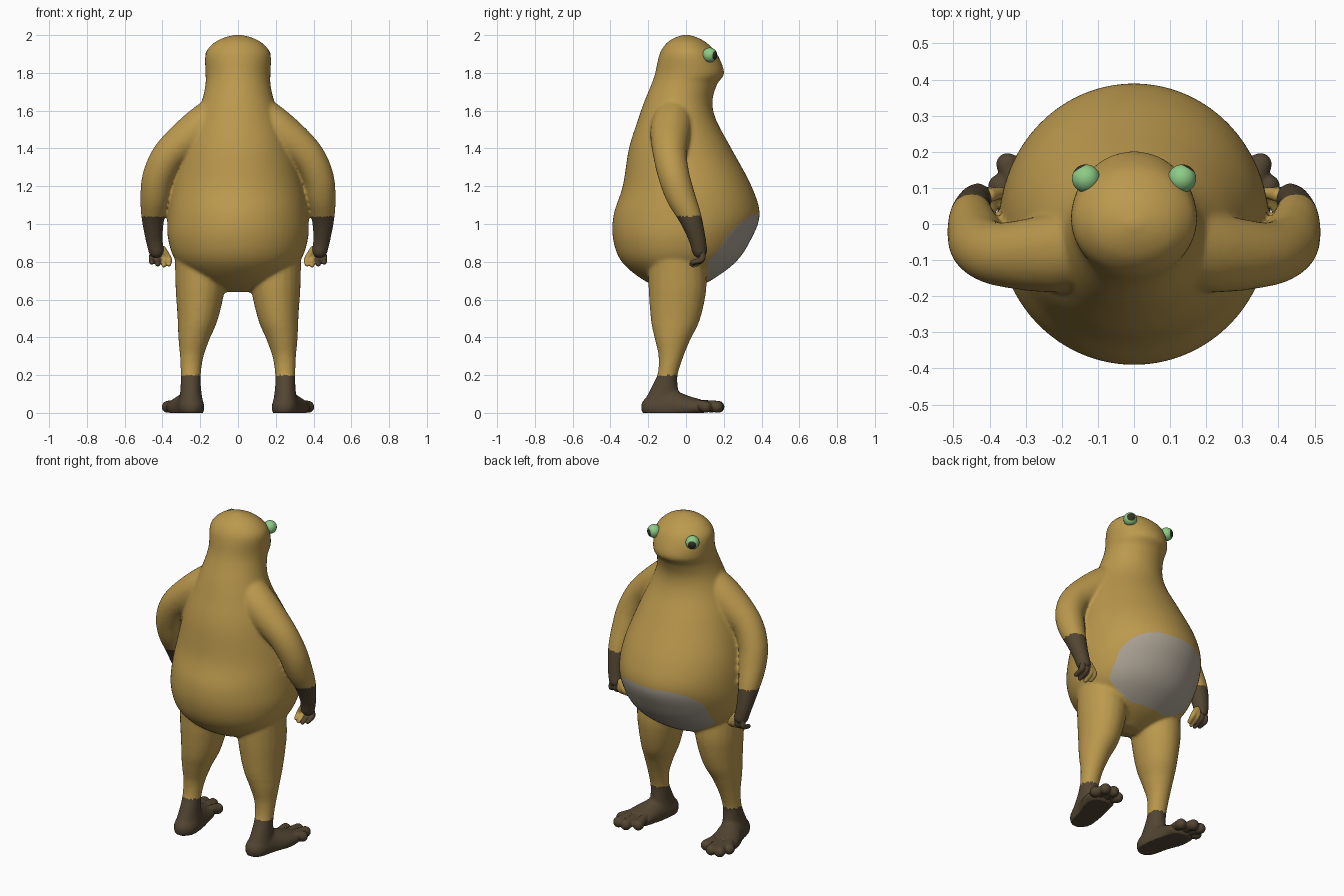
import bpy, bmesh, math
from mathutils import Vector, Matrix

old = bpy.data.objects.get("Cube")
if old:
    bpy.data.objects.remove(old)


def material(name, rgb):
    m = bpy.data.materials.new(name)
    m.use_nodes = True
    colour = (*rgb, 1)
    m.diffuse_color = colour
    bsdf = m.node_tree.nodes["Principled BSDF"]
    bsdf.inputs["Base Color"].default_value = colour
    bsdf.inputs["Roughness"].default_value = 0.8
    return m


skin = material("ochre skin", (0.50, 0.32, 0.075))
dark = material("dark brown", (0.085, 0.06, 0.032))
grey = material("belly grey", (0.40, 0.355, 0.29))
green = material("eye green", (0.27, 0.60, 0.24))
black = material("pupil", (0.035, 0.03, 0.022))


def smooth_rows(rows, steps):
    """Catmull-Rom interpolation through rows of numbers."""
    pts = [rows[0]] + rows + [rows[-1]]
    out = []
    for i in range(1, len(pts) - 2):
        for s in range(steps):
            t = s / steps
            out.append([0.5 * (2 * b + (c - a) * t + (2 * a - 5 * b + 4 * c - d) * t * t
                               + (3 * b - a - 3 * c + d) * t ** 3)
                        for a, b, c, d in zip(*pts[i - 1:i + 3])])
    return out + [rows[-1]]


def chain(bm, rows, side, steps=10):
    """Limb made of overlapping ellipsoids: x, y, z, rx, ry, rz."""
    for x, y, z, rx, ry, rz in smooth_rows(rows, steps):
        mat = Matrix.Translation((side * x, y, z)) @ Matrix.Diagonal((rx, ry, rz, 1))
        bmesh.ops.create_icosphere(bm, subdivisions=3, radius=1, matrix=mat)


def limb(rows):
    """Round limb rows: x, y, z, r."""
    return [(x, y, z, r, r, r) for x, y, z, r in rows]


def loft(bm, rows, seg=64):
    """Elliptical rings: z, back y, front y, half width."""
    rings = []
    for z, back, front, w in smooth_rows(rows, 6):
        cy, ry = (back + front) / 2, (front - back) / 2
        rings.append([bm.verts.new((w * math.cos(a), cy + ry * math.sin(a), z))
                      for a in (2 * math.pi * k / seg for k in range(seg))])
    for lo, hi in zip(rings, rings[1:]):
        for k in range(seg):
            n = (k + 1) % seg
            bm.faces.new((lo[k], lo[n], hi[n], hi[k]))
    bm.faces.new(rings[0][::-1])
    bm.faces.new(rings[-1])


def add_object(name, bm, mats):
    me = bpy.data.meshes.new(name)
    bm.to_mesh(me)
    bm.free()
    for m in mats:
        me.materials.append(m)
    ob = bpy.data.objects.new(name, me)
    bpy.context.collection.objects.link(ob)
    return ob


def fuse(name, bm, voxel, rounds, mats, rule):
    """Merge overlapping volumes into one soft skin, then colour by rule."""
    ob = add_object(name, bm, [])
    remesh = ob.modifiers.new("merge", "REMESH")
    remesh.mode = "VOXEL"
    remesh.voxel_size = voxel
    soften = ob.modifiers.new("soften", "SMOOTH")
    soften.factor = 0.5
    soften.iterations = rounds
    deps = bpy.context.evaluated_depsgraph_get()
    me = bpy.data.meshes.new_from_object(ob.evaluated_get(deps))
    ob.modifiers.clear()
    ob.data = me
    me.name = name
    me.materials.clear()
    for m in mats:
        me.materials.append(m)
    for v in me.vertices:
        v.co.z = max(v.co.z, 0)
    for p in me.polygons:
        p.use_smooth = True
        p.material_index = rule(p.center)
    return ob


# Torso, neck and head
body = bmesh.new()
loft(body, [
    (0.64, -0.08, 0.00, 0.07), (0.70, -0.22, 0.13, 0.21), (0.80, -0.34, 0.265, 0.325),
    (0.92, -0.386, 0.345, 0.37), (1.05, -0.383, 0.39, 0.372), (1.20, -0.335, 0.347, 0.35),
    (1.40, -0.302, 0.24, 0.29), (1.55, -0.255, 0.16, 0.23), (1.65, -0.22, 0.14, 0.192),
    (1.74, -0.183, 0.165, 0.172), (1.80, -0.163, 0.202, 0.172), (1.90, -0.14, 0.165, 0.172),
    (1.955, -0.105, 0.115, 0.132), (1.985, -0.062, 0.065, 0.078), (2.003, -0.01, 0.01, 0.012)])

# Arms, legs and feet
arm = limb([(0.10, -0.06, 1.59, 0.10), (0.21, -0.08, 1.495, 0.11), (0.355, -0.085, 1.375, 0.091),
            (0.42, -0.065, 1.26, 0.084), (0.44, -0.03, 1.15, 0.078), (0.45, 0.02, 1.04, 0.062),
            (0.445, 0.057, 0.93, 0.047), (0.433, 0.072, 0.86, 0.042)])
leg = [(0.20, -0.05, 0.80, 0.135, 0.15, 0.08), (0.20, -0.045, 0.66, 0.132, 0.155, 0.05),
       (0.213, -0.056, 0.50, 0.108, 0.132, 0.05), (0.232, -0.07, 0.40, 0.085, 0.098, 0.04),
       (0.245, -0.08, 0.30, 0.063, 0.066, 0.04), (0.25, -0.098, 0.20, 0.054, 0.054, 0.04),
       (0.25, -0.115, 0.12, 0.056, 0.075, 0.04), (0.25, -0.13, 0.04, 0.068, 0.10, 0.05)]
foot = [(0.247, -0.15, 0.03, 0.070, 0.09, 0.07), (0.262, -0.07, 0.03, 0.072, 0.08, 0.085),
        (0.285, 0.00, 0.03, 0.085, 0.06, 0.062), (0.295, 0.06, 0.03, 0.090, 0.05, 0.045)]
for side in (-1, 1):
    chain(body, arm, side)
    chain(body, leg, side)
    chain(body, foot, side)


def body_colour(c):
    x = abs(c.x)
    if c.z < 0.2 or (c.z < 1.04 and x > 0.385):
        return 1
    patch = (x / 0.29) ** 3 + (abs(c.z - 0.88) / 0.175) ** 3
    return 2 if c.y > 0.115 and patch < 1 else 0


fuse("body", body, 0.008, 14, [skin, dark, grey], body_colour)

# Toes
toes = bmesh.new()
for side in (-1, 1):
    for tip_x, tip_y, base_x in ((0.235, 0.135, 0.25), (0.295, 0.172, 0.285), (0.350, 0.165, 0.32),
                                 (0.372, 0.105, 0.33)):
        chain(toes, limb([(base_x, 0.03, 0.035, 0.034),
                          ((base_x + tip_x) / 2, tip_y * 0.65, 0.04, 0.028),
                          (tip_x, tip_y, 0.032, 0.032)]), side, 8)
fuse("toes", toes, 0.006, 3, [dark], lambda c: 0)

# Fingers, the inner two in skin colour
fingers = bmesh.new()
for side in (-1, 1):
    for x, y, low in ((0.366, 0.055, 0.775), (0.392, 0.04, 0.77), (0.425, 0.03, 0.775),
                      (0.457, 0.035, 0.785)):
        mid = (x + 0.433) / 2
        chain(fingers, limb([(mid, 0.08, 0.865, 0.02), (x, 0.085, 0.815, 0.016),
                             (x, y, low + 0.012, 0.013)]), side, 8)
fuse("fingers", fingers, 0.005, 2, [skin, dark], lambda c: int(abs(c.x) > 0.405))

# Eyes with a dark pupil at the forward pole
for side, label in ((-1, "right"), (1, "left")):
    look = Vector((side * 0.5, 0.85, -0.08)).normalized()
    turn = look.to_track_quat("Z", "Y").to_matrix().to_4x4()
    eye = bmesh.new()
    bmesh.ops.create_uvsphere(eye, u_segments=32, v_segments=24, radius=0.039)
    for f in eye.faces:
        f.smooth = True
        f.material_index = int(f.calc_center_median().z > 0.032)
    eye.transform(Matrix.Translation((side * 0.133, 0.126, 1.895)) @ turn)
    add_object(label + "_eye", eye, [green, black])
